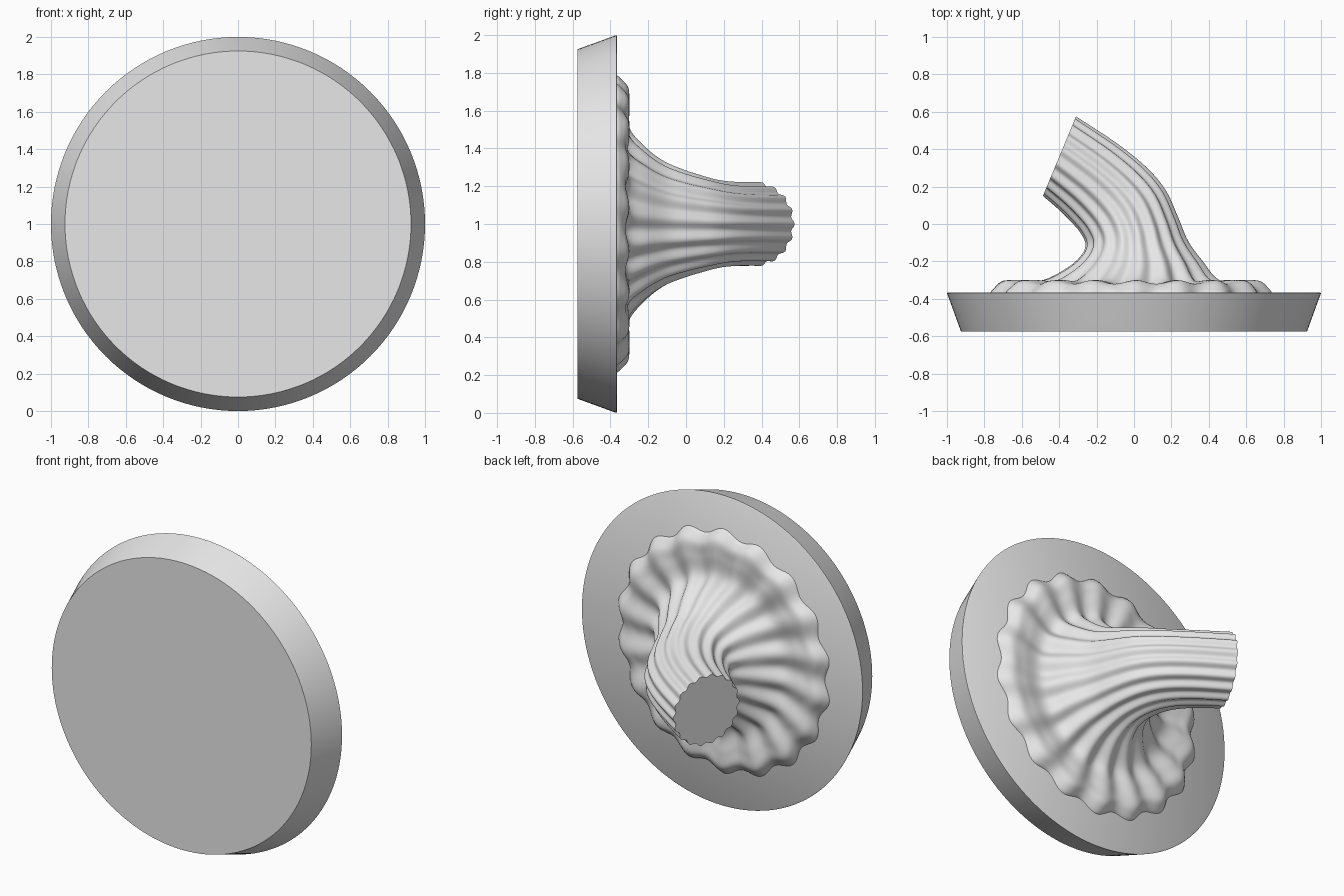
import bpy, bmesh
from math import sin, cos, pi, radians
from mathutils import Vector

cube = bpy.data.objects.get("Cube")
if cube:
    bpy.data.objects.remove(cube, do_unlink=True)

grey = bpy.data.materials.new("light grey")
grey.use_nodes = True
grey.diffuse_color = (0.8, 0.8, 0.8, 1)
grey.node_tree.nodes["Principled BSDF"].inputs["Base Color"].default_value = (0.8, 0.8, 0.8, 1)


def loft(name, rings):
    """Skin a list of equal-length point rings and cap both ends."""
    bm = bmesh.new()
    loops = [[bm.verts.new(p) for p in ring] for ring in rings]
    count = len(loops[0])
    for a, b in zip(loops, loops[1:]):
        for i in range(count):
            j = (i + 1) % count
            bm.faces.new((a[i], a[j], b[j], b[i]))
    bm.faces.new(loops[0])
    bm.faces.new(loops[-1])
    bmesh.ops.recalc_face_normals(bm, faces=bm.faces)
    mesh = bpy.data.meshes.new(name)
    bm.to_mesh(mesh)
    bm.free()
    mesh.materials.append(grey)
    obj = bpy.data.objects.new(name, mesh)
    bpy.context.collection.objects.link(obj)
    bpy.ops.object.select_all(action='DESELECT')
    obj.select_set(True)
    bpy.context.view_layer.objects.active = obj
    bpy.ops.object.shade_smooth_by_angle(angle=radians(40))
    return obj


def blend(a, b, c, d, t):
    """Catmull-Rom interpolation from b to c."""
    return b + 0.5 * t * (c - a + t * (2 * a - 5 * b + 4 * c - d + t * (3 * (b - c) + d - a)))


# Tapered round plate, widest at the back: (radius, y)
SIDES = 128
plate = [(0.925, -0.575), (0.998, -0.375), (1.0, -0.369), (0.994, -0.365)]
loft("base_plate", [[(r * cos(2 * pi * i / SIDES), y, 1 + r * sin(2 * pi * i / SIDES))
                     for i in range(SIDES)] for r, y in plate])

# Fluted flange and bent neck, one section per row:
# right edge x, y, left edge x, y, half height, flute depth, surface dip
sections = [
    (-0.78, -0.37, 0.75, -0.37, 0.79, 0.028, 0),
    (-0.76, -0.345, 0.73, -0.345, 0.77, 0.028, 0),
    (-0.71, -0.305, 0.68, -0.305, 0.72, 0.028, 0.008),
    (-0.62, -0.30, 0.59, -0.30, 0.63, 0.025, 0.012),
    (-0.49, -0.30, 0.46, -0.30, 0.51, 0.03, 0.01),
    (-0.36, -0.235, 0.37, -0.20, 0.41, 0.035, 0.002),
    (-0.285, -0.17, 0.29, -0.09, 0.34, 0.035, 0),
    (-0.26, -0.11, 0.235, 0.04, 0.295, 0.035, 0),
    (-0.285, -0.05, 0.17, 0.18, 0.26, 0.035, 0),
    (-0.335, 0.01, 0.07, 0.30, 0.235, 0.035, 0),
    (-0.40, 0.075, -0.09, 0.43, 0.225, 0.035, 0),
    (-0.487, 0.15, -0.31, 0.575, 0.225, 0.035, 0),
]
FLUTES, PER_FLUTE, STEPS = 18, 12, 6
TWIST = radians(10)


def section_ring(row, twist):
    rx, ry, lx, ly, half, depth, dip = row
    centre = Vector(((rx + lx) / 2, (ry + ly) / 2, 1))
    across = Vector(((lx - rx) / 2, (ly - ry) / 2, 0))
    out = Vector((-across.y, across.x, 0)).normalized()
    ring = []
    for i in range(FLUTES * PER_FLUTE):
        phase = 2 * pi * i / PER_FLUTE
        wave = cos(phase) - 1
        t = pi / 2 + phase / FLUTES - twist
        swell = 1 + depth * wave
        ring.append(centre + across * cos(t) * swell
                    + Vector((0, 0, half * sin(t) * swell)) + out * dip * wave)
    return ring


rings = []
last = len(sections) - 1
for s in range(last):
    near = [sections[min(max(s + k, 0), last)] for k in (-1, 0, 1, 2)]
    for k in range(STEPS + (s == last - 1)):
        t = k / STEPS
        row = [blend(*values, t) for values in zip(*near)]
        rings.append(section_ring(row, TWIST * (s + t) / last))
loft("fluted_neck", rings)
